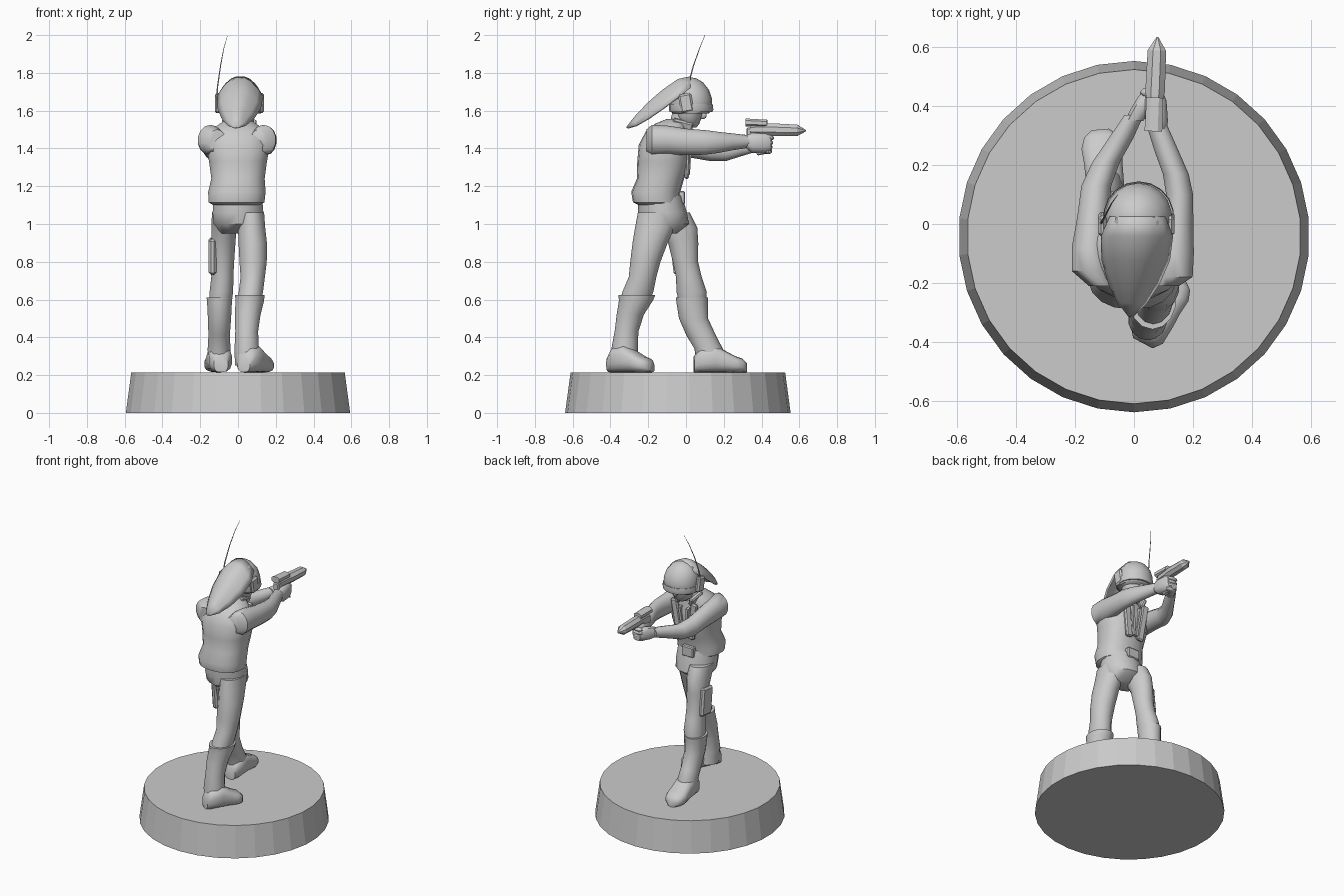
import bpy, bmesh, math
from mathutils import Vector, Matrix

mat = bpy.data.materials.new("plain grey")
mat.diffuse_color = (0.6, 0.6, 0.6, 1)


def finish(bm, name, smooth=40):
    bmesh.ops.recalc_face_normals(bm, faces=bm.faces)
    me = bpy.data.meshes.new(name)
    bm.to_mesh(me)
    bm.free()
    ob = bpy.data.objects.new(name, me)
    bpy.context.collection.objects.link(ob)
    me.materials.append(mat)
    bpy.ops.object.select_all(action='DESELECT')
    ob.select_set(True)
    bpy.context.view_layer.objects.active = ob
    if smooth:
        bpy.ops.object.shade_smooth_by_angle(angle=math.radians(smooth))
    return ob


def loft(name, rings, axis='z', n=14, power=1.0, xform=None, smooth=45):
    """Rings are (x, y, z, half width, half depth), square to the axis."""
    bm = bmesh.new()
    loops = []
    for x, y, z, a, b in rings:
        loop = []
        for i in range(n):
            t = math.tau * (i + 0.5) / n
            c, s = math.cos(t), math.sin(t)
            u = a * math.copysign(abs(c) ** power, c)
            v = b * math.copysign(abs(s) ** power, s)
            off = Vector((u, v, 0)) if axis == 'z' else Vector((u, 0, v))
            loop.append(bm.verts.new(Vector((x, y, z)) + off))
        loops.append(loop)
    for p, q in zip(loops, loops[1:]):
        for i in range(n):
            bm.faces.new((p[i], p[(i + 1) % n], q[(i + 1) % n], q[i]))
    bm.faces.new(loops[0])
    bm.faces.new(loops[-1])
    if xform:
        bm.transform(xform)
    return finish(bm, name, smooth)


def box(name, loc, size, rot=(0, 0, 0), bevel=0.0):
    bm = bmesh.new()
    bmesh.ops.create_cube(bm, size=1)
    bm.transform(Matrix.Diagonal((*size, 1)))
    if bevel:
        bmesh.ops.bevel(bm, geom=bm.edges[:], offset=bevel, segments=1, affect='EDGES')
    for i, a in enumerate('XYZ'):
        bm.transform(Matrix.Rotation(math.radians(rot[i]), 4, a))
    bm.transform(Matrix.Translation(loc))
    return finish(bm, name, 0)


def ball(name, loc, size, seg=14):
    bm = bmesh.new()
    bmesh.ops.create_uvsphere(bm, u_segments=seg, v_segments=8, radius=1)
    bm.transform(Matrix.Translation(loc) @ Matrix.Diagonal((*size, 1)))
    return finish(bm, name, 60)


# Display base
bm = bmesh.new()
bmesh.ops.create_cone(bm, cap_ends=True, segments=30, radius1=0.597, radius2=0.568, depth=0.215)
bm.transform(Matrix.Translation((0, -0.043, 0.1075)))
finish(bm, "base", 0)

# Trousers
loft("pelvis", [(0, -.11, .95, .09, .06), (0, -.115, 1.0, .132, .13),
                (0, -.125, 1.06, .138, .13), (0, -.135, 1.15, .13, .115)])
loft("rear_leg", [(.07, -.15, 1.06, .07, .105), (.072, -.165, .98, .074, .105),
                  (.078, -.19, .9, .077, .093), (.08, -.215, .8, .074, .08),
                  (.078, -.23, .72, .066, .073), (.068, -.255, .64, .066, .082),
                  (.06, -.275, .58, .06, .075)])
loft("front_leg", [(-.07, -.08, 1.06, .07, .1), (-.074, -.04, .98, .068, .1),
                   (-.078, -.015, .9, .066, .08), (-.082, -.003, .8, .063, .067),
                   (-.083, .015, .72, .06, .068), (-.088, .03, .64, .064, .08),
                   (-.095, .035, .58, .06, .072)])
box("thigh_pouch", (-.135, -.02, .83), (.04, .11, .19), (6, 0, 0), .012)

# Boots: shaft with flared cuff, then foot
loft("rear_boot_shaft", [(.063, -.26, .625, .08, .098), (.062, -.265, .595, .078, .09),
                         (.052, -.295, .52, .069, .072), (.046, -.315, .43, .062, .063),
                         (.046, -.325, .34, .066, .07), (.05, -.32, .25, .068, .075)])
loft("front_boot_shaft", [(-.098, .032, .61, .07, .085), (-.098, .033, .58, .067, .083),
                          (-.098, .04, .5, .063, .077), (-.1, .08, .41, .058, .078),
                          (-.1, .12, .34, .062, .075), (-.1, .13, .25, .06, .075)])
for name, heel, angle, k in (("rear_foot", (.03, -.405, .215), -28, 1.0),
                             ("front_foot", (-.09, .042, .215), 5, 1.1)):
    prof = [(0, .038, .085), (.03, .062, .13), (.1, .066, .145), (.15, .066, .115),
            (.2, .071, .085), (.235, .058, .072), (.255, .03, .05)]
    loft(name, [(0, y * k, h / 2, w, h / 2) for y, w, h in prof], 'y', 14, .75,
         Matrix.Translation(heel) @ Matrix.Rotation(math.radians(angle), 4, 'Z'))

# Vest, belt and collar
loft("vest", [(-.008, -.15, 1.1, .125, .1), (-.008, -.157, 1.115, .15, .124),
              (-.006, -.16, 1.17, .154, .13), (0, -.135, 1.24, .143, .125),
              (0, -.12, 1.33, .155, .138), (0, -.115, 1.42, .172, .135),
              (0, -.105, 1.49, .15, .108), (0, -.08, 1.53, .1, .085),
              (0, -.05, 1.555, .055, .055)], n=18, power=.85)
for s in (-1, 1):
    box("vest_lapel", (s * .06, .01, 1.37), (.05, .025, .26), (-3, s * 8, 0), .008)
    box("chest_strap", (s * .02, .01, 1.36), (.016, .035, .2), (-4, s * 6, 0))
    box("collar", (s * .06, -.02, 1.52), (.03, .11, .06), (-15, s * 20, 0), .008)
box("belt_buckle", (-.005, -.025, 1.14), (.09, .04, .07), (0, 0, 0), .006)

# Arms with sleeves ending at the wrists
loft("right_arm", [(.11, -.21, 1.44, .045, .06), (.135, -.18, 1.445, .066, .08),
                   (.142, -.1, 1.445, .063, .076), (.15, 0, 1.435, .053, .07),
                   (.155, .1, 1.432, .047, .065), (.142, .17, 1.432, .045, .056),
                   (.11, .25, 1.435, .042, .044), (.078, .335, 1.437, .036, .033)], 'y')
loft("left_arm", [(-.11, -.21, 1.44, .045, .06), (-.145, -.16, 1.445, .068, .08),
                  (-.15, -.08, 1.44, .063, .076), (-.14, .02, 1.42, .055, .068),
                  (-.128, .13, 1.395, .052, .062), (-.095, .21, 1.385, .048, .052),
                  (-.045, .29, 1.4, .043, .042), (.0, .37, 1.415, .034, .033)], 'y')

# Hands clasped on the grip
loft("right_hand", [(.08, .32, 1.435, .032, .035), (.077, .35, 1.43, .04, .055),
                    (.072, .42, 1.43, .04, .055), (.068, .45, 1.43, .03, .045)], 'y', 10, .8)
loft("left_hand", [(.0, .35, 1.415, .032, .034), (.025, .39, 1.415, .038, .045),
                   (.045, .43, 1.415, .034, .045), (.055, .455, 1.415, .022, .035)], 'y', 10, .8)
for i in range(4):
    ball("finger", (.06, .448 - .004 * i, 1.455 - .024 * i), (.04, .018, .013), 8)

# Pistol: barrel with pointed muzzle, grip and sight
turn = Matrix.Translation((.066, .32, 1.5)) @ Matrix.Rotation(math.radians(-2.5), 4, 'Z')
loft("pistol_barrel", [(0, .02, 0, .026, .03), (0, .1, 0, .03, .036), (0, .13, 0, .036, .036),
                       (0, .27, -.004, .034, .032), (0, .316, -.006, .003, .003)],
     'y', 8, 1, turn, 20)
loft("pistol_sight", [(0, -.005, .038, .032, .022), (0, .11, .033, .03, .02)],
     'y', 8, .8, turn, 20)
box("pistol_rear", (.066, .36, 1.485), (.045, .08, .05), (0, 0, -2.5), .006)
box("pistol_grip", (.068, .385, 1.43), (.035, .045, .13), (12, 0, 0), .006)

# Head and face
loft("neck", [(.005, -.04, 1.5, .055, .055), (.012, -.015, 1.6, .055, .055)])
loft("face", [(.015, .025, 1.51, .03, .03), (.015, .018, 1.53, .058, .052),
              (.015, .015, 1.57, .078, .07), (.015, .02, 1.64, .09, .085)])
ball("nose", (.018, .088, 1.575), (.013, .022, .02), 8)

# Helmet with brim band and ear pieces
loft("helmet", [(.015, .025, 1.585, .108, .095), (.015, .025, 1.6, .113, .11),
                (.015, .025, 1.66, .114, .114), (.013, .022, 1.71, .102, .1),
                (.01, .02, 1.75, .072, .07), (.01, .02, 1.77, .036, .036),
                (.01, .02, 1.776, .01, .01)], n=18, smooth=60)
loft("helmet_brim", [(.016, .027, 1.594, .116, .113), (.016, .027, 1.606, .12, .118),
                     (.016, .025, 1.635, .118, .116)], n=18)
for x in (-.108, .122):
    box("ear_piece", (x, .0, 1.64), (.03, .07, .1), (10, 0, 0), .01)

# Leaf-shaped neck guard sweeping off the back of the helmet
bm = bmesh.new()
rows = []
for cx, y, top, edge, w in ((.012, .025, 1.778, 1.72, .09), (.01, -.04, 1.765, 1.672, .118),
                            (.006, -.12, 1.71, 1.612, .112), (0, -.2, 1.64, 1.557, .083),
                            (-.006, -.265, 1.57, 1.52, .046), (-.01, -.31, 1.512, 1.507, .006)):
    rows.append([bm.verts.new((cx + w * u, y, edge + (top - edge) * (1 - abs(u) ** 2.2)))
                 for u in (-1, -.8, -.5, -.2, .2, .5, .8, 1)])
for p, q in zip(rows, rows[1:]):
    for i in range(7):
        bm.faces.new((p[i], p[i + 1], q[i + 1], q[i]))
guard = finish(bm, "neck_guard", 50)
sol = guard.modifiers.new("thickness", 'SOLIDIFY')
sol.thickness, sol.offset = 0.012, 0

# Whip antenna
loft("antenna", [(-.113, .0, 1.66, .005, .005), (-.108, .01, 1.73, .004, .004),
                 (-.092, .04, 1.84, .003, .003), (-.075, .072, 1.93, .002, .002),
                 (-.055, .1, 2.0, .001, .001)], n=6)
